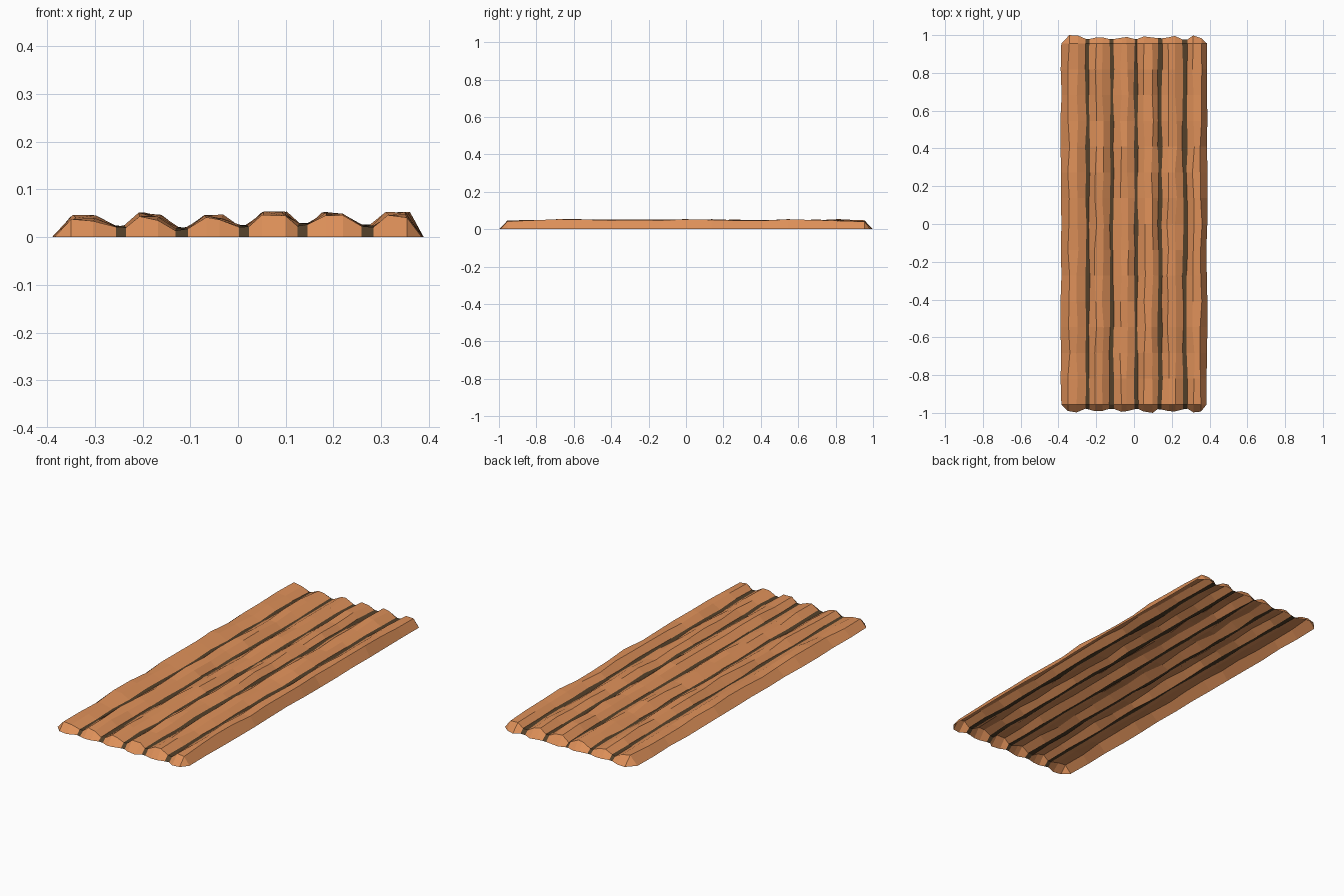
import bpy, bmesh, random

if "Cube" in bpy.data.objects:
    bpy.data.objects.remove(bpy.data.objects["Cube"])
random.seed(4)

def material(name, col):
    m = bpy.data.materials.new(name)
    m.diffuse_color = (*col, 1)
    m.use_nodes = True
    m.node_tree.nodes["Principled BSDF"].inputs["Base Color"].default_value = m.diffuse_color
    return m

bark = material("wood", (0.73, 0.28, 0.10))
gap = material("dark_gap", (0.085, 0.05, 0.022))

# Cross-section: six faceted logs joined by narrow dark gaps
profile = [(-.388, 0), (-.345, .045), (-.30, .045), (-.255, .022),
           (-.237, .022), (-.203, .049), (-.165, .045), (-.128, .019),
           (-.108, .019), (-.07, .044), (-.035, .045), (.001, .023),
           (.020, .023), (.055, .051), (.097, .051), (.127, .027),
           (.149, .027), (.18, .051), (.222, .047), (.258, .024),
           (.281, .024), (.315, .051), (.355, .051), (.388, 0)]
last = len(profile) - 1
rows = 14
bm = bmesh.new()

# Uneven top sheet, one row of points per step along the length
grid = []
for j in range(rows + 1):
    y = -0.955 + 1.91 * j / rows
    row = []
    for i, (x, z) in enumerate(profile):
        if i in (0, last):
            dx, dz = random.uniform(-.005, .002) * (1 if i else -1), 0
        elif i % 4 in (1, 2):
            dx, dz = random.uniform(-.006, .006), random.uniform(-.009, .003)
        else:
            dx, dz = random.uniform(-.004, .004), random.uniform(-.004, .003)
        if j in (0, rows) and 0 < i < last:
            dz -= .003
        row.append(bm.verts.new((x + dx, y, z + dz)))
    grid.append(row)

for a, b in zip(grid, grid[1:]):
    for i in range(last):
        f = bm.faces.new((a[i], a[i + 1], b[i + 1], b[i]))
        f.material_index = 1 if i % 4 == 3 else 0

# Slanted end faces reaching down to the ground
for row, s in ((grid[0], -1), (grid[-1], 1)):
    low = [row[0]]
    for i in range(1, last):
        out = random.uniform(.983, .998) if i % 4 in (1, 2) else random.uniform(.976, .985)
        if i == 1:
            out = 1.0 if s > 0 else .99
        if i == 14 and s < 0:
            out = 1.0
        low.append(bm.verts.new((row[i].co.x, s * out, 0)))
    low.append(row[last])
    for i in range(last):
        vs = [low[i], low[i + 1], row[i + 1], row[i]]
        vs = list(dict.fromkeys(vs))
        if s > 0:
            vs.reverse()
        f = bm.faces.new(vs)
        f.material_index = 1 if i % 4 == 3 else 0

mesh = bpy.data.meshes.new("log_planking")
bm.to_mesh(mesh)
bm.free()
mesh.materials.append(bark)
mesh.materials.append(gap)
obj = bpy.data.objects.new("log_planking", mesh)
bpy.context.collection.objects.link(obj)
